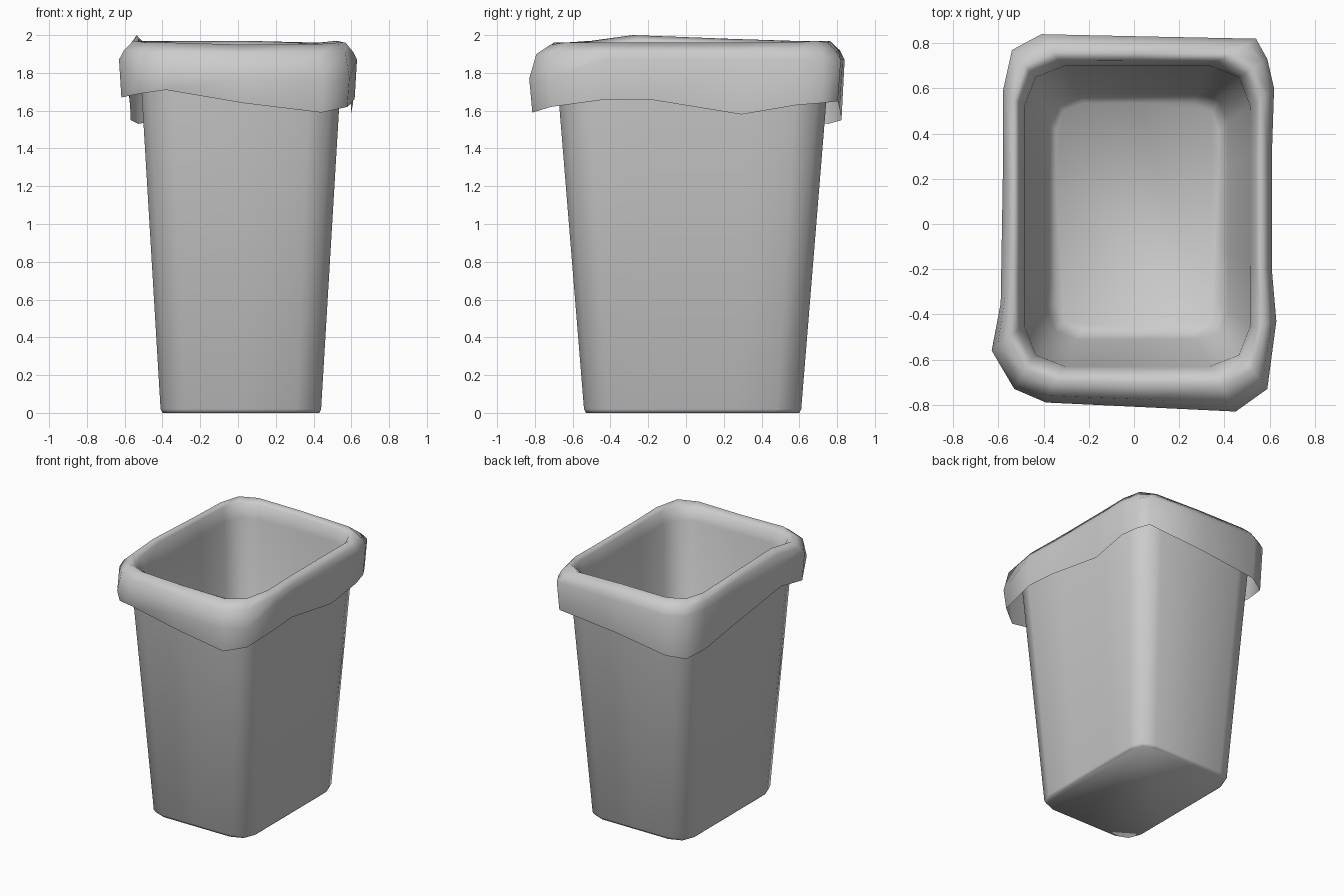
import bpy, bmesh
from mathutils import Vector

cube = bpy.data.objects.get("Cube")
if cube:
    bpy.data.objects.remove(cube, do_unlink=True)

CENTRE = Vector((0.015, 0.035, 0))

# One plain grey plastic
grey = bpy.data.materials.new("grey_plastic")
grey.use_nodes = True
colour = (0.6, 0.6, 0.6, 1)
grey.diffuse_color = colour
grey.node_tree.nodes["Principled BSDF"].inputs["Base Color"].default_value = colour


def rounded_ring(hx, hy, corner, z, offset=CENTRE):
    """Chamfered rectangle, counter-clockwise from its front right corner."""
    c, k = corner, corner * 0.28
    half = [(-hx, c - hy), (k - hx, k - hy), (c - hx, -hy), (0, -hy),
            (hx - c, -hy), (hx - k, k - hy), (hx, c - hy),
            (hx, -0.3 * hy), (hx, 0.4 * hy)]
    ring = half + [(-x, -y) for x, y in half]
    return [Vector((x, y, z)) + offset for x, y in ring]


def loft(name, rings, cap_first=False, cap_last=False):
    """Skin a stack of rings and shade it smooth."""
    bm = bmesh.new()
    loops = [[bm.verts.new(p) for p in ring] for ring in rings]
    for low, high in zip(loops, loops[1:]):
        n = len(low)
        for i in range(n):
            j = (i + 1) % n
            bm.faces.new((low[i], low[j], high[j], high[i]))
    if cap_first:
        bm.faces.new(loops[0][::-1])
    if cap_last:
        bm.faces.new(loops[-1])
    for face in bm.faces:
        face.smooth = True
    mesh = bpy.data.meshes.new(name)
    bm.to_mesh(mesh)
    bm.free()
    mesh.materials.append(grey)
    obj = bpy.data.objects.new(name, mesh)
    bpy.context.collection.objects.link(obj)
    return obj


# Tapered bin body with a small bevel around the base
loft("bin_body", [
    rounded_ring(0.415, 0.565, 0.13, 0),
    rounded_ring(0.425, 0.575, 0.13, 0.02),
    rounded_ring(0.535, 0.725, 0.17, 1.86),
], cap_first=True)

# Draped liner rim: outer x, outer y, hem height, crest height
drape = [
    (-.63, -.56, 1.67, 1.97), (-.53, -.73, 1.69, 1.96), (-.39, -.79, 1.71, 1.96),
    (.03, -.81, 1.64, 1.95), (.45, -.83, 1.59, 1.95), (.59, -.73, 1.62, 1.96),
    (.63, -.43, 1.66, 1.96), (.61, -.2, 1.66, 1.96), (.61, .3, 1.58, 1.96),
    (.62, .6, 1.63, 1.96), (.59, .73, 1.64, 1.97), (.54, .82, 1.65, 1.96),
    (.05, .83, 1.61, 1.97), (-.41, .84, 1.55, 1.97), (-.54, .77, 1.53, 1.97),
    (-.58, .59, 1.55, 1.97), (-.58, .25, 1.6, 1.98), (-.59, -.35, 1.69, 2),
]
lip = rounded_ring(0.515, 0.675, 0.18, 1.9)


def between(share, drop):
    """Ring part of the way from the inner lip to the outer drape."""
    return [Vector((p.x + (x - p.x) * share, p.y + (y - p.y) * share, crest - drop))
            for p, (x, y, hem, crest) in zip(lip, drape)]


hem_ring = [Vector((x * 0.98, y * 0.98, hem)) for x, y, hem, crest in drape]
bulge = [Vector((x, y, 1.77 if y < -0.7 else 1.87)) for x, y, hem, crest in drape]

# Liner: hem, bulge, shoulder, crest, inner lip, inner walls and floor
loft("bin_liner", [
    hem_ring,
    bulge,
    between(0.8, 0.05),
    between(0.4, 0),
    between(0.1, 0.03),
    rounded_ring(0.5, 0.665, 0.18, 1.84),
    rounded_ring(0.4, 0.545, 0.13, 0.1),
    rounded_ring(0.36, 0.5, 0.12, 0.04),
], cap_last=True)
